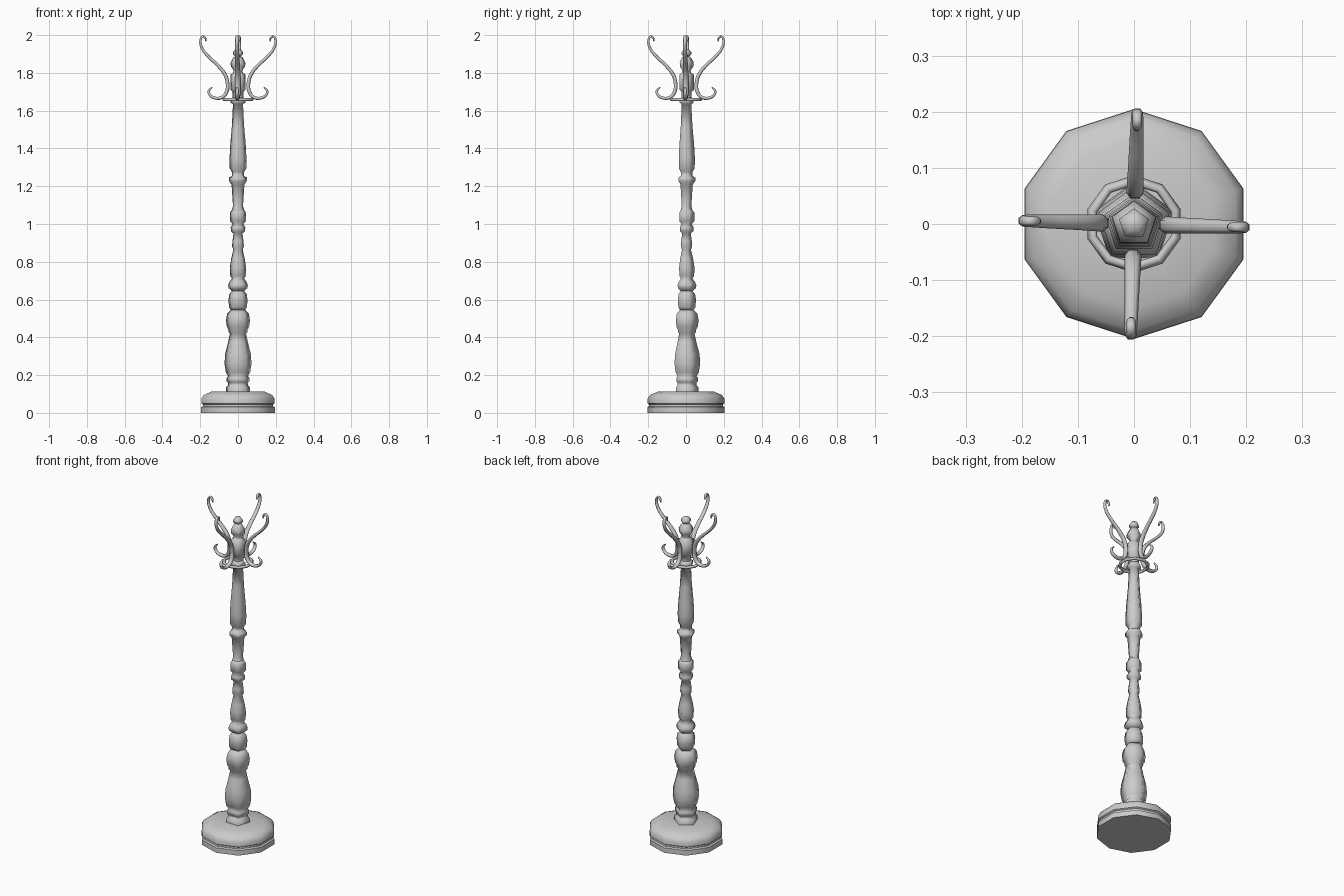
import bpy, bmesh, math

cube = bpy.data.objects.get("Cube")
if cube:
    bpy.data.objects.remove(cube, do_unlink=True)

grey = bpy.data.materials.new("warm_grey")
grey.use_nodes = True
colour = (0.6, 0.6, 0.6, 1)
grey.diffuse_color = colour
grey.node_tree.nodes["Principled BSDF"].inputs["Base Color"].default_value = colour


def select(ob):
    bpy.ops.object.select_all(action="DESELECT")
    ob.select_set(True)
    bpy.context.view_layer.objects.active = ob


def smooth(ob, degrees):
    select(ob)
    bpy.ops.object.shade_smooth_by_angle(angle=math.radians(degrees))


def lathe(name, profile, sides, degrees, closed=False):
    """Turn (radius, z) points into a solid with one corner towards +y."""
    bm = bmesh.new()
    rings = []
    for r, z in profile:
        angles = [math.pi / 2 + math.tau * i / sides for i in range(sides)]
        rings.append([bm.verts.new((r * math.cos(a), r * math.sin(a), z)) for a in angles])
    pairs = list(zip(rings, rings[1:]))
    if closed:
        pairs.append((rings[-1], rings[0]))
    for low, high in pairs:
        for i in range(sides):
            j = (i + 1) % sides
            bm.faces.new((low[i], low[j], high[j], high[i]))
    if not closed:
        bm.faces.new(rings[0][::-1])
        bm.faces.new(rings[-1])
    bmesh.ops.recalc_face_normals(bm, faces=bm.faces)
    mesh = bpy.data.meshes.new(name)
    bm.to_mesh(mesh)
    bm.free()
    ob = bpy.data.objects.new(name, mesh)
    bpy.context.collection.objects.link(ob)
    mesh.materials.append(grey)
    smooth(ob, degrees)
    return ob


# Ten-sided foot
lathe("base", [(.205, 0), (.205, .03), (.196, .035), (.196, .045), (.204, .05),
               (.204, .075), (.19, .095), (.15, .112), (.05, .114)], 10, 40)

# Five-sided turned pole, in sections
lathe("lower_pole", [(.067, .11), (.067, .135), (.056, .145), (.056, .16), (.063, .167),
                     (.063, .185), (.056, .195), (.068, .215), (.075, .26), (.072, .31),
                     (.055, .375), (.045, .42), (.053, .428), (.053, .44), (.062, .455),
                     (.067, .49), (.06, .525), (.04, .545)], 5, 75)
lathe("middle_pole", [(.04, .545), (.05, .56), (.053, .6), (.048, .63), (.034, .645),
                      (.052, .66), (.055, .675), (.047, .695), (.034, .71), (.043, .725),
                      (.045, .77), (.038, .815), (.026, .865), (.033, .88), (.031, .91),
                      (.025, .95), (.039, .962), (.041, .982), (.03, 1.0), (.044, 1.015),
                      (.044, 1.06), (.034, 1.075)], 5, 75)
lathe("upper_pole", [(.034, 1.075), (.028, 1.095), (.036, 1.21), (.05, 1.228), (.05, 1.245),
                     (.034, 1.255), (.034, 1.275), (.046, 1.295), (.047, 1.35), (.043, 1.42),
                     (.034, 1.52), (.028, 1.635), (.041, 1.642), (.041, 1.658),
                     (.03, 1.67)], 5, 75)
lathe("finial", [(.03, 1.67), (.03, 1.7), (.042, 1.71), (.042, 1.79), (.028, 1.8),
                 (.024, 1.812), (.04, 1.835), (.041, 1.855), (.026, 1.882), (.017, 1.888),
                 (.028, 1.898), (.028, 1.91), (.015, 1.925), (.001, 1.927)], 5, 75)

# Thin ring that carries the hooks
lathe("hook_ring", [(.087, 1.658), (.081, 1.666), (.073, 1.666), (.069, 1.658),
                    (.073, 1.651), (.081, 1.651)], 10, 75, closed=True)

# One swept bar makes the tall upper hook and the short lower hook: (out, z, thickness)
path = [(.169, 1.966, .4), (.174, 1.985, .6), (.186, 1.993, .6), (.198, 1.976, .7),
        (.192, 1.933, .8), (.155, 1.885, .9), (.105, 1.838, 1), (.068, 1.79, 1.1),
        (.055, 1.74, 1.1), (.062, 1.695, 1.1), (.085, 1.67, 1), (.125, 1.668, .9),
        (.15, 1.685, .8), (.154, 1.706, .7), (.137, 1.724, .35)]


def hook(name, turn):
    curve = bpy.data.curves.new(name, "CURVE")
    curve.dimensions = "3D"
    curve.resolution_u = 3
    curve.bevel_depth = .01
    curve.bevel_resolution = 1
    curve.use_fill_caps = True
    spline = curve.splines.new("BEZIER")
    spline.bezier_points.add(len(path) - 1)
    for point, (out, z, thick) in zip(spline.bezier_points, path):
        point.co = (out, 0, z)
        point.radius = thick
        point.handle_left_type = point.handle_right_type = "AUTO"
    curve.materials.append(grey)
    ob = bpy.data.objects.new(name, curve)
    bpy.context.collection.objects.link(ob)
    ob.scale.y = 1.35
    ob.rotation_euler.z = math.radians(turn)
    select(ob)
    bpy.ops.object.convert(target="MESH")
    smooth(bpy.context.object, 75)


for n, side in enumerate(("left", "back", "right", "front")):
    hook(side + "_hook", 90 * n - 1.7)
